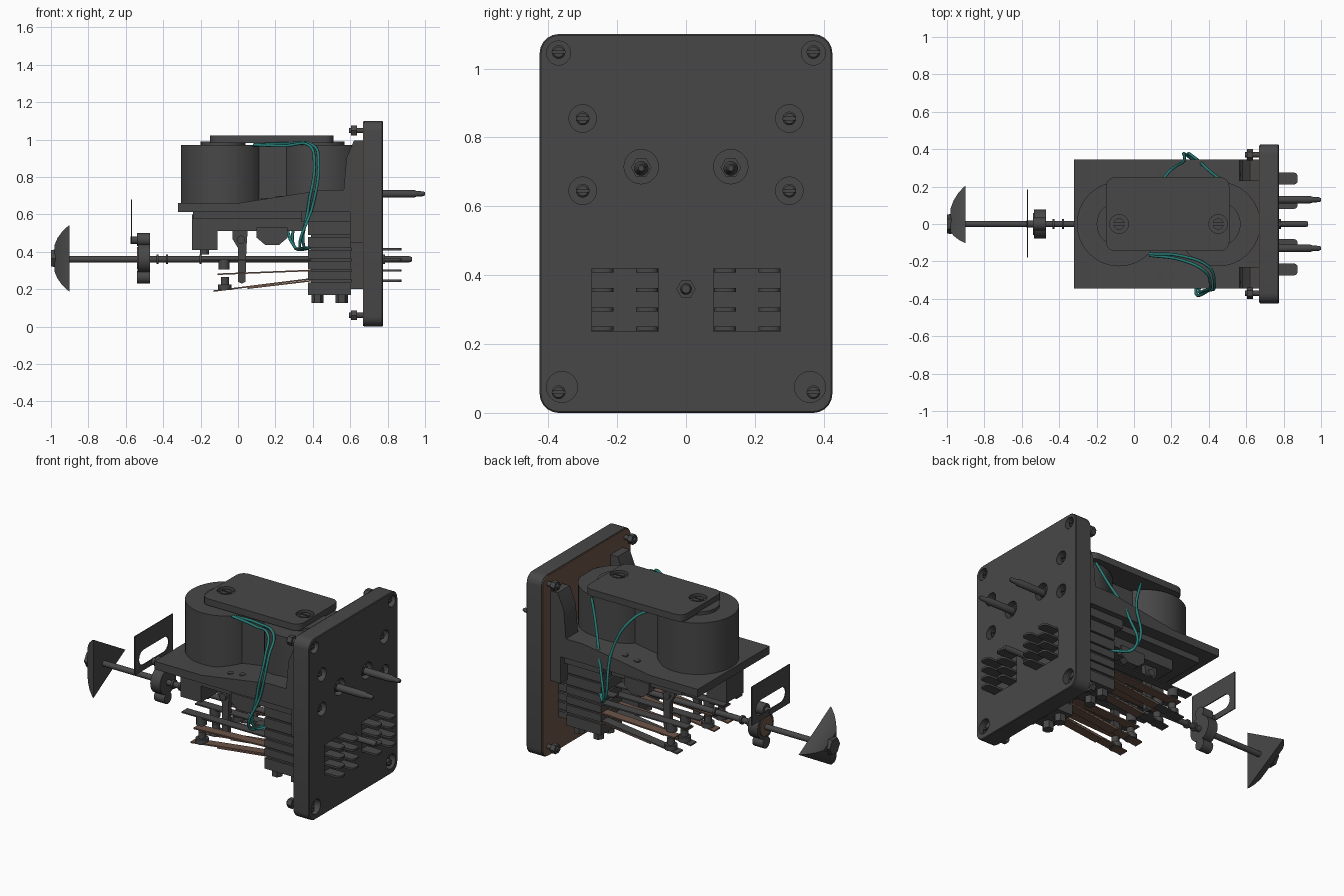
import bpy, bmesh, math

if "Cube" in bpy.data.objects:
    bpy.data.objects.remove(bpy.data.objects["Cube"])

def material(name, rgb):
    m = bpy.data.materials.new(name)
    m.diffuse_color = (*rgb, 1)
    m.use_nodes = True
    m.node_tree.nodes["Principled BSDF"].inputs["Base Color"].default_value = m.diffuse_color
    return m

GREY = material("dark_grey", (0.064, 0.064, 0.064))
COPPER = material("copper_brown", (0.15, 0.088, 0.064))
TEAL = material("teal_wire", (0.02, 0.2, 0.18))

def shade(me):
    me.shade_smooth()
    me.set_sharp_from_angle(angle=math.radians(32))

def finish(name, bm, mat):
    bmesh.ops.recalc_face_normals(bm, faces=bm.faces)
    me = bpy.data.meshes.new(name)
    bm.to_mesh(me)
    bm.free()
    shade(me)
    me.materials.append(mat)
    ob = bpy.data.objects.new(name, me)
    bpy.context.collection.objects.link(ob)
    return ob

def loft(name, rings, mat=GREY):
    """Bridge closed rings of points and cap both ends."""
    bm = bmesh.new()
    vs = [[bm.verts.new(p) for p in r] for r in rings]
    n = len(vs[0])
    for a, b in zip(vs, vs[1:]):
        for i in range(n):
            bm.faces.new((a[i], a[(i + 1) % n], b[(i + 1) % n], b[i]))
    bm.faces.new(vs[0])
    bm.faces.new(vs[-1])
    return finish(name, bm, mat)

def prism(name, pts, y0, y1, mat=GREY):
    return loft(name, [[(x, y, z) for x, z in pts] for y in (y0, y1)], mat)

def box(name, x0, x1, y0, y1, z0, z1, mat=GREY):
    return prism(name, [(x0, z0), (x1, z0), (x1, z1), (x0, z1)], y0, y1, mat)

def turned_x(name, profile, y, z, mat=GREY, n=24):
    """Solid turned about an x-parallel axis; profile is (x, radius)."""
    ang = [2 * math.pi * i / n for i in range(n)]
    return loft(name, [[(x, y + r * math.cos(a), z + r * math.sin(a)) for a in ang]
                       for x, r in profile], mat)

def cyl_z(name, x, y, z0, z1, r, mat=GREY, n=32):
    ang = [2 * math.pi * i / n for i in range(n)]
    return loft(name, [[(x + r * math.cos(a), y + r * math.sin(a), z) for a in ang]
                       for z in (z0, z1)], mat)

def rounded(c0, c1, r, n=5):
    """Rounded rectangle outline."""
    out = []
    for k, (cx, cy) in enumerate([(c1[0] - r, c1[1] - r), (c0[0] + r, c1[1] - r),
                                  (c0[0] + r, c0[1] + r), (c1[0] - r, c0[1] + r)]):
        for i in range(n + 1):
            a = math.pi / 2 * (k + i / n)
            out.append((cx + r * math.cos(a), cy + r * math.sin(a)))
    return out

def cut(ob, cutters):
    for c in cutters:
        m = ob.modifiers.new("cut", 'BOOLEAN')
        m.operation, m.solver, m.object = 'DIFFERENCE', 'EXACT', c
        c.hide_render = True
    dg = bpy.context.evaluated_depsgraph_get()
    me = bpy.data.meshes.new_from_object(ob.evaluated_get(dg))
    ob.modifiers.clear()
    ob.data = me
    shade(me)
    for c in cutters:
        bpy.data.objects.remove(c)

def wire(name, pts):
    cu = bpy.data.curves.new(name, 'CURVE')
    cu.dimensions = '3D'
    cu.bevel_depth, cu.bevel_resolution, cu.resolution_u = 0.008, 2, 8
    s = cu.splines.new('BEZIER')
    s.bezier_points.add(len(pts) - 1)
    for b, p in zip(s.bezier_points, pts):
        b.co = p
        b.handle_left_type = b.handle_right_type = 'AUTO'
    cu.materials.append(TEAL)
    ob = bpy.data.objects.new(name, cu)
    bpy.context.collection.objects.link(ob)

# Base panel with counterbored screw holes and terminal windows
edge = rounded((-0.425, 0), (0.425, 1.1), 0.055)
inner = rounded((-0.421, 0.004), (0.421, 1.096), 0.052)
base = loft("base_panel", [[(x, y, z) for y, z in o] for x, o in
            ((0.674, edge), (0.771, edge), (0.775, inner))])
loft("base_backing", [[(x, y, z) for y, z in inner] for x in (0.667, 0.674)], COPPER)
cutters = []
for s in (-1, 1):
    for y, z, r in ((0.37, 1.045, 0.035), (0.36, 0.075, 0.045), (0.3, 0.855, 0.04),
                    (0.3, 0.645, 0.04), (0.13, 0.715, 0.05)):
        cutters.append(turned_x("hole_cutter", [(0.735, r), (0.8, r)], s * y, z))
    ya, yb = sorted((s * 0.08, s * 0.275))
    cutters.append(box("window_cutter", 0.766, 0.8, ya, yb, 0.236, 0.42))
cut(base, cutters)

for s in (-1, 1):
    # Slotted screws in the panel, corner nuts behind it
    for y, z in ((0.37, 1.048), (0.37, 0.06), (0.3, 0.855), (0.3, 0.645)):
        head = turned_x("panel_screw", [(0.73, 0.02), (0.758, 0.02), (0.763, 0.015)], s * y, z, n=16)
        cut(head, [box("slot_cutter", 0.75, 0.78, s * y - 0.04, s * y + 0.04, z - 0.004, z + 0.004)])
        if y > 0.35:
            turned_x("corner_stud", [(0.594, 0.014), (0.68, 0.014)], s * y, z, n=12)
            turned_x("corner_nut", [(0.605, 0.03), (0.635, 0.03)], s * y, z, n=6)
    # Contact pins
    turned_x("contact_pin", [(0.73, 0.021), (0.94, 0.021), (0.955, 0.015), (0.99, 0.013), (1.0, 0.008)], s * 0.13, 0.71)
    turned_x("pin_nut", [(0.73, 0.03), (0.765, 0.03)], s * 0.13, 0.712, n=6)
    # Bracket feet standing against the panel
    ya, yb = sorted((s * 0.23, s * 0.345))
    prism("bracket_foot", [(0.667, 0.45), (0.6, 0.45), (0.6, 0.62), (0.565, 0.73), (0.58, 0.9),
                           (0.62, 0.995), (0.667, 0.995)], ya, yb)
    # Small screws on the shelf
    for x in (0.14, 0.22):
        cyl_z("shelf_rivet", x, s * 0.27, 0.66, 0.665 + x * 0.155, 0.018, n=12)

    # Contact stack of insulating blocks
    ya, yb = s * 0.18 - 0.1, s * 0.18 + 0.1
    for z0, z1 in ((0.17, 0.235), (0.25, 0.295), (0.305, 0.35), (0.365, 0.41), (0.42, 0.48), (0.49, 0.56)):
        box("stack_block", 0.375, 0.605, ya, yb, z0, z1)
    box("stack_core", 0.39, 0.68, ya + 0.012, yb - 0.012, 0.2, 0.62)
    box("stack_cap", 0.34, 0.6, ya - 0.03, yb + 0.03, 0.56, 0.62)
    for x in (0.425, 0.555):
        for y in (ya + 0.05, yb - 0.05):
            cyl_z("stack_screw", x, y, 0.125, 0.18, 0.033, n=6)
    # Terminals through the panel and spring leaves
    for y in (0.113, 0.243):
        y *= s
        for z in (0.413, 0.357, 0.3, 0.245):
            o = rounded((0.6, y - 0.032), (0.875, y + 0.032), 0.02, 3)
            loft("terminal_tab", [[(a, b, h) for a, b in o] for h in (z - 0.006, z + 0.006)])
        for x0, z0, z1, m in ((0.3, 0.415, 0.415, GREY), (-0.19, 0.357, 0.357, GREY),
                              (-0.11, 0.28, 0.3, COPPER), (0.05, 0.205, 0.245, COPPER),
                              (-0.13, 0.19, 0.255, COPPER if s < 0 else GREY)):
            prism("spring_leaf", [(x0, z0 - 0.004), (0.39, z1 - 0.004), (0.39, z1 + 0.004),
                                  (x0, z0 + 0.004)], y - 0.028, y + 0.028, m)
        cyl_z("lower_contact", -0.07, y, 0.195, 0.225, 0.036, n=12)
        cyl_z("lower_contact_tip", -0.07, y, 0.225, 0.265, 0.022, n=12)
        cyl_z("upper_contact", -0.075, y, 0.305, 0.36, 0.03, n=12)

    # Hanging lever with pivot
    y = s * 0.14
    prism("lever", [(0, 0.24), (0.02, 0.23), (0.04, 0.24), (0.045, 0.42), (0.055, 0.56),
                    (-0.03, 0.56), (-0.03, 0.47), (0, 0.42)], y - 0.015, y + 0.015)
    ang = [math.pi * i / 6 for i in range(12)]
    prism("lever_pivot", [(0.015 + 0.022 * math.cos(a), 0.465 + 0.022 * math.sin(a)) for a in ang],
          y - 0.03, y + 0.03)
    # Pivot lug under the beam
    prism("pivot_lug", [(0.1, 0.53), (0.1, 0.475), (0.145, 0.437), (0.22, 0.437), (0.265, 0.475),
                        (0.265, 0.53)], s * 0.19 - 0.02, s * 0.19 + 0.02)

# Shelf carrying the coils
prism("shelf", [(-0.32, 0.612), (0.6, 0.612), (0.667, 0.58), (0.667, 0.73), (0.45, 0.73),
                (0.0, 0.66), (-0.32, 0.66)], -0.345, 0.345)
box("shelf_underplate", -0.24, 0.66, -0.27, 0.27, 0.575, 0.615)
box("cross_beam", -0.11, 0.36, -0.2, 0.2, 0.51, 0.58)
box("stop_block", -0.245, -0.11, -0.2, -0.04, 0.41, 0.6)
cyl_z("stop_peg", -0.18, -0.12, 0.385, 0.42, 0.024, n=12)

# Two coils, joining core and top yoke
for x in (-0.08, 0.45):
    cyl_z("coil", x, 0, 0.64, 0.972, 0.226, n=48)
    cyl_z("coil_core", x, 0, 0.96, 0.99, 0.12)
box("coil_bridge", 0.08, 0.29, -0.12, 0.12, 0.65, 0.965)
o = rounded((-0.15, -0.145), (0.51, 0.25), 0.05)
yoke = loft("top_yoke", [[(a, b, z) for a, b in o] for z in (0.982, 1.022)])
cut(yoke, [cyl_z("yoke_cutter", x, 0, 1.0, 1.1, 0.05) for x in (-0.08, 0.45)])
for x in (-0.08, 0.45):
    head = cyl_z("yoke_screw", x, 0, 0.99, 1.016, 0.03, n=20)
    cut(head, [box("slot_cutter", x - 0.05, x + 0.05, -0.005, 0.005, 1.006, 1.1)])

# Central rod with washers and end nut
turned_x("centre_rod", [(-0.99, 0.017), (0.915, 0.017), (0.93, 0.012)], 0, 0.36, n=20)
turned_x("rod_nut", [(0.77, 0.028), (0.785, 0.028)], 0, 0.36, n=6)
for x in (-0.43, -0.38, -0.2):
    turned_x("rod_washer", [(x - 0.006, 0.026), (x + 0.006, 0.026)], 0, 0.36, n=16)

# Three-cornered flared knob with hub nut
turned_x("knob", [(-0.982, 0.08), (-0.965, 0.125), (-0.94, 0.165), (-0.91, 0.198), (-0.9, 0.205)], 0, 0.365, n=3)
turned_x("knob_nut", [(-1.0, 0.05), (-0.975, 0.055)], 0, 0.365, n=6)

# Clamp on the rod with lobes above and below
turned_x("clamp_disc", [(-0.535, 0.078), (-0.47, 0.078)], 0, 0.365, n=24)
turned_x("clamp_face", [(-0.54, 0.06), (-0.534, 0.06)], 0, 0.365, COPPER)
for z in (0.465, 0.265):
    turned_x("clamp_lobe", [(-0.54, 0.035), (-0.47, 0.035)], 0, z, n=16)
turned_x("plate_stud", [(-0.575, 0.02), (-0.53, 0.02)], 0, 0.462, n=12)

# Slotted thin plate
plate = box("slotted_plate", -0.572, -0.566, -0.18, 0.185, 0.445, 0.68)
o = rounded((-0.14, 0.48), (0.145, 0.57), 0.044)
cut(plate, [loft("plate_cutter", [[(x, y, z) for y, z in o] for x in (-0.6, -0.54)])])

# Coil wires on both sides
for d in (0, 0.022):
    wire("front_wire", [(0.08, -0.16 - d / 3, 0.972), (0.25, -0.17 - d, 0.978 - d / 2), (0.4 - d, -0.23 - d, 0.97),
                        (0.43 - d, -0.32, 0.88), (0.4 - d, -0.355, 0.65), (0.33 + d, -0.355 + d, 0.43),
                        (0.36 + d, -0.27, 0.42)])
wire("back_wire_a", [(0.47, 0.235, 0.965), (0.42, 0.27, 0.85), (0.33, 0.35, 0.62), (0.3, 0.36, 0.43), (0.38, 0.27, 0.42)])
wire("back_wire_b", [(0.1, 0.15, 0.965), (0.17, 0.26, 0.93), (0.26, 0.33, 0.75), (0.3, 0.355, 0.43), (0.4, 0.26, 0.42)])
